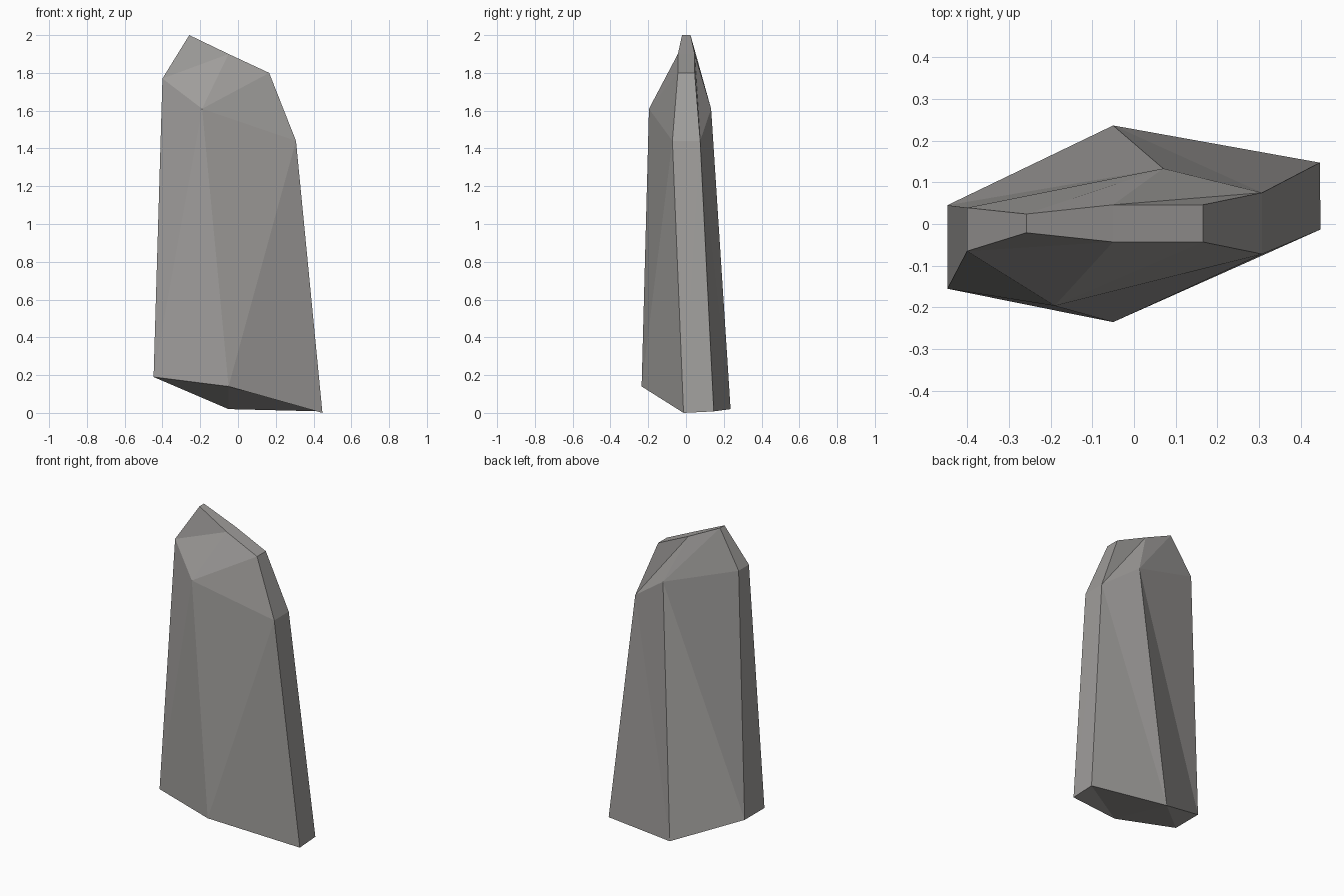
import bpy
import bmesh

if "Cube" in bpy.data.objects:
    bpy.data.objects.remove(bpy.data.objects["Cube"])

# Flat stone colour
stone = bpy.data.materials.new("warm grey stone")
stone.diffuse_color = (0.345, 0.335, 0.325, 1.0)
stone.use_nodes = True
stone.node_tree.nodes["Principled BSDF"].inputs["Base Color"].default_value = stone.diffuse_color

# Six-sided cross-sections: left front, front, right front, right back, back, left back
base = [(-0.447, -0.155, 0.19), (-0.05, -0.235, 0.14), (0.447, -0.013, 0.0),
        (0.445, 0.147, 0.008), (-0.05, 0.236, 0.02), (-0.447, 0.045, 0.19)]
shoulder = [(-0.40, -0.065, 1.77), (-0.19, -0.196, 1.61), (0.307, -0.072, 1.44),
            (0.307, 0.075, 1.44), (0.07, 0.133, 1.61), (-0.40, 0.039, 1.77)]
crown = [(-0.258, -0.021, 2.0), (-0.05, -0.043, 1.9), (0.165, -0.043, 1.8),
         (0.165, 0.046, 1.8), (-0.05, 0.046, 1.9), (-0.258, 0.024, 2.0)]


def loft(name, sections, material):
    """Skin a stack of matching rings and close both ends."""
    bm = bmesh.new()
    rings = [[bm.verts.new(p) for p in section] for section in sections]
    for level, (low, high) in enumerate(zip(rings, rings[1:])):
        n = len(low)
        for i in range(n):
            j = (i + 1) % n
            quad = [low[i], low[j], high[j], high[i]]
            # Lower back faces bend along the opposite diagonal, mirroring the front
            if level == 0 and i in (3, 4):
                quad = quad[1:] + quad[:1]
            bm.faces.new(quad)
    # Ends are split into strips running front to back
    for ring in (rings[0], rings[-1]):
        bm.faces.new((ring[0], ring[1], ring[4], ring[5]))
        bm.faces.new((ring[1], ring[2], ring[3], ring[4]))
    bmesh.ops.recalc_face_normals(bm, faces=bm.faces)
    # Fix the fold direction of every bent face
    bmesh.ops.triangulate(bm, faces=bm.faces, quad_method='FIXED')
    mesh = bpy.data.meshes.new(name)
    bm.to_mesh(mesh)
    bm.free()
    mesh.materials.append(material)
    obj = bpy.data.objects.new(name, mesh)
    bpy.context.collection.objects.link(obj)
    return obj


# Standing rock slab with a chamfered, sloping crown
loft("standing_rock", [base, shoulder, crown], stone)
